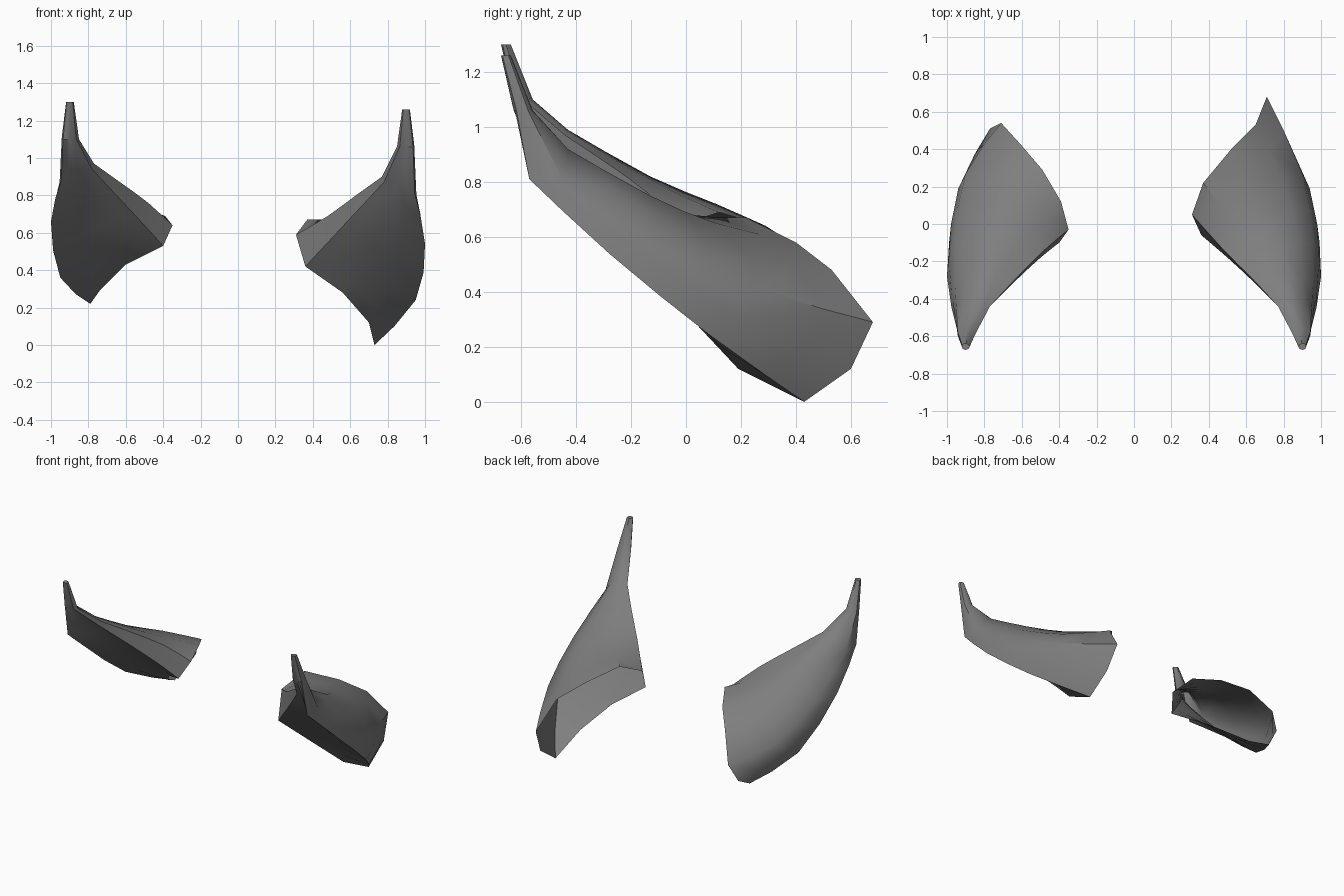
import bpy
import bmesh
from math import cos, sin, radians
from mathutils import Vector

cube = bpy.data.objects.get("Cube")
if cube:
    bpy.data.objects.remove(cube, do_unlink=True)

# One matte grey for both sheaths
grey = bpy.data.materials.new("dark grey")
grey.use_nodes = True
colour = (0.21, 0.21, 0.21, 1)
grey.diffuse_color = colour
shader = grey.node_tree.nodes["Principled BSDF"]
shader.inputs["Base Color"].default_value = colour
shader.inputs["Roughness"].default_value = 0.8

# Open rims: crest, over the back to the point, then along the lower lip
LEFT_RIM = [(.31, .05, .59), (.37, .22, .67), (.52, .40, .58), (.65, .53, .48),
            (.71, .68, .29), (.73, .60, .12), (.73, .43, 0), (.70, .19, .12),
            (.56, .04, .28), (.46, -.01, .35), (.36, -.06, .42)]
RIGHT_RIM = [(.35, -.03, .64), (.39, .12, .69), (.49, .29, .64), (.61, .43, .55),
             (.71, .54, .38), (.77, .51, .27), (.79, .41, .22), (.74, .27, .29),
             (.60, .08, .43), (.50, -.01, .48), (.40, -.10, .53)]
# Cross-sections, each with six key points in this order:
# crest, upper back, outer back, outer lower edge, underside, inner lower edge
REAR_BODY = [(.48, -.14, .69), (.67, .11, .65), (.90, .27, .41),
             (.95, .09, .24), (.65, -.08, .42), (.50, -.18, .57)]
FRONT_BODY = [(.63, -.29, .80), (.79, -.13, .75), (.96, -.10, .60),
              (1, -.28, .54), (.76, -.30, .65), (.64, -.31, .72)]
HORN_BASE = [(.77, -.44, .90), (.85, -.43, .92), (.95, -.45, .81),
             (.945, -.57, .81), (.86, -.49, .87), (.78, -.45, .87)]


def spline(points, steps):
    """Smooth open curve through the points, with extra points in between."""
    pts = [Vector(p) for p in points]
    result = []
    for k in range(len(pts) - 1):
        p1, p2 = pts[k], pts[k + 1]
        p0 = pts[k - 1] if k else p1
        p3 = pts[k + 2] if k + 2 < len(pts) else p2
        for s in range(steps):
            t = s / steps
            result.append(p1 + (p2 - p0) * (t / 2)
                          + (2 * p0 - 5 * p1 + 4 * p2 - p3) * (t * t / 2)
                          + (3 * p1 - p0 - 3 * p2 + p3) * (t ** 3 / 2))
    return result + [pts[-1]]


def section(keys):
    """Rounded upper side and flat underside, meeting at the outer edge."""
    upper = spline(keys[:4], 2)
    under = spline(keys[3:], 2)
    return upper + under[1:]


def horn_ring(y, z, rx, ry):
    angles = (180, 100, 30, -45, -90, -135)
    return section([(.9 + rx * cos(radians(a)), y + ry * sin(radians(a)), z)
                    for a in angles])


def raised(keys, lift, outer_lift):
    """Lift a section, with its own amount for the outer edge and underside."""
    return section([(x, y, z + (outer_lift if k in (3, 4) else lift))
                    for k, (x, y, z) in enumerate(keys)])


def sheath(name, side, rim, lift, outer_lift, tip_z):
    body = [rim,
            raised(REAR_BODY, lift, outer_lift),
            raised(FRONT_BODY, lift, outer_lift),
            raised(HORN_BASE, lift, lift)]
    horn = [horn_ring(-.592, tip_z - .2, .05, .035),
            horn_ring(-.655, tip_z, .022, .018)]
    # Smooth lines along the body, then straight ones up the horn
    columns = [spline(line, 2) + list(rise)
               for line, rise in zip(zip(*body), zip(*horn))]
    bm = bmesh.new()
    grid = [[bm.verts.new((p[0] * side, p[1], p[2])) for p in col] for col in columns]
    count = len(grid)
    for c in range(count):
        here, there = grid[c], grid[(c + 1) % count]
        for r in range(len(here) - 1):
            bm.faces.new((here[r], here[r + 1], there[r + 1], there[r]))
    # Close the horn tip, leave the rim open
    bm.faces.new([col[-1] for col in grid])
    bmesh.ops.recalc_face_normals(bm, faces=bm.faces)
    mesh = bpy.data.meshes.new(name)
    bm.to_mesh(mesh)
    bm.free()
    mesh.materials.append(grey)
    obj = bpy.data.objects.new(name, mesh)
    bpy.context.collection.objects.link(obj)
    bpy.ops.object.select_all(action='DESELECT')
    obj.select_set(True)
    bpy.context.view_layer.objects.active = obj
    bpy.ops.object.shade_smooth_by_angle(angle=radians(40))


sheath("left_horn_sheath", 1, LEFT_RIM, 0, 0, 1.26)
sheath("right_horn_sheath", -1, RIGHT_RIM, .07, .12, 1.30)
